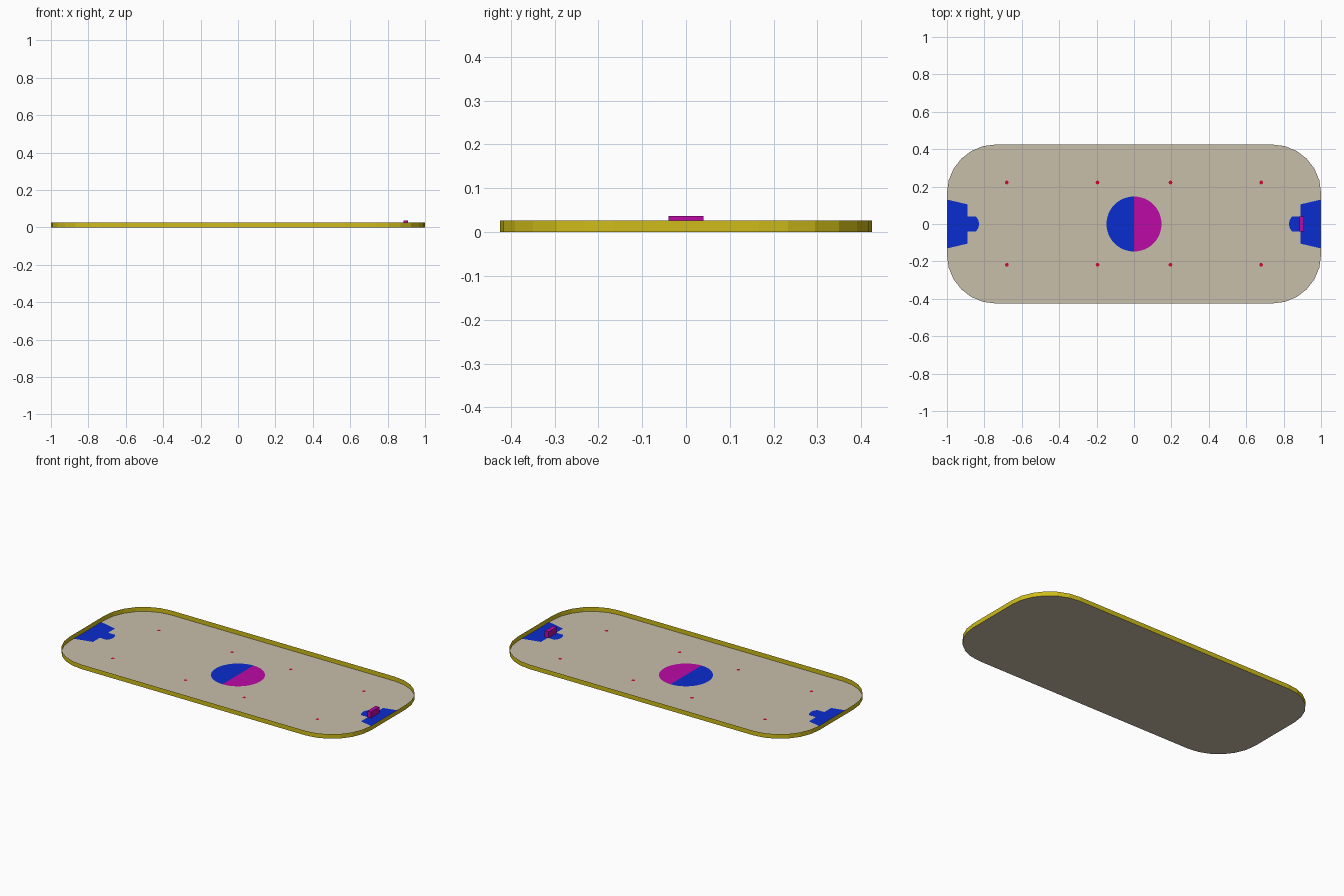
import bpy, bmesh, math

if "Cube" in bpy.data.objects:
    bpy.data.objects.remove(bpy.data.objects["Cube"])

HX, HY, R, WALL_H = 1.0, 0.425, 0.26, 0.027


def material(name, rgb):
    m = bpy.data.materials.new(name)
    m.diffuse_color = (*rgb, 1)
    m.use_nodes = True
    m.node_tree.nodes["Principled BSDF"].inputs["Base Color"].default_value = m.diffuse_color
    return m


FLOOR = material("floor_beige", (0.58, 0.52, 0.40))
YELLOW = material("wall_yellow", (0.62, 0.50, 0.01))
BLUE = material("blue", (0.003, 0.025, 0.62))
MAGENTA = material("magenta", (0.50, 0.003, 0.38))
RED = material("red", (0.62, 0.003, 0.04))


def finish(name, bm, mat):
    me = bpy.data.meshes.new(name)
    bm.to_mesh(me)
    bm.free()
    me.materials.append(mat)
    ob = bpy.data.objects.new(name, me)
    bpy.context.collection.objects.link(ob)
    return ob


def flat_shape(name, pts, z, mat):
    bm = bmesh.new()
    f = bm.faces.new([bm.verts.new((x, y, z)) for x, y in pts])
    f.normal_update()
    if f.normal.z < 0:
        f.normal_flip()
    return finish(name, bm, mat)


def arc(cx, cy, r, a0, a1, n):
    return [(cx + r * math.cos(math.radians(a0 + (a1 - a0) * i / n)),
             cy + r * math.sin(math.radians(a0 + (a1 - a0) * i / n))) for i in range(n + 1)]


# Rink floor with rounded corners
outline = []
for k, (sx, sy) in enumerate([(1, 1), (-1, 1), (-1, -1), (1, -1)]):
    outline += arc(sx * (HX - R), sy * (HY - R), R, 90 * k, 90 * k + 90, 6)
flat_shape("rink_floor", outline, 0, FLOOR)

# Thin boundary wall
bm = bmesh.new()
low = [bm.verts.new((x, y, 0)) for x, y in outline]
high = [bm.verts.new((x, y, WALL_H)) for x, y in outline]
for i in range(len(outline)):
    j = (i + 1) % len(outline)
    bm.faces.new((low[i], low[j], high[j], high[i]))
finish("boundary_wall", bm, YELLOW)

# Two-tone centre circle
flat_shape("centre_circle_left", arc(0, 0, 0.147, 90, 270, 24), 0.001, BLUE)
flat_shape("centre_circle_right", arc(0, 0, 0.147, -90, 90, 24), 0.001, MAGENTA)

# Goal creases, mirrored at both ends
half = [(0.998, 0.13), (0.89, 0.105), (0.89, 0.04), (0.845, 0.04), (0.834, 0.025), (0.829, 0.008)]
crease = half + [(x, -y) for x, y in reversed(half)]
for name, s in (("left", -1), ("right", 1)):
    flat_shape("goal_crease_" + name, [(s * x, y) for x, y in crease], 0.001, BLUE)

# Face-off dots
for x in (-0.68, -0.195, 0.195, 0.68):
    for y in (-0.218, 0.222):
        flat_shape("faceoff_dot", arc(x, y, 0.01, 0, 337.5, 15), 0.001, RED)

# Goal block at the right end
bm = bmesh.new()
bmesh.ops.create_cube(bm, size=1)
for v in bm.verts:
    v.co = (0.898 + v.co.x * 0.024, v.co.y * 0.08, 0.019 + v.co.z * 0.036)
finish("goal", bm, MAGENTA)
